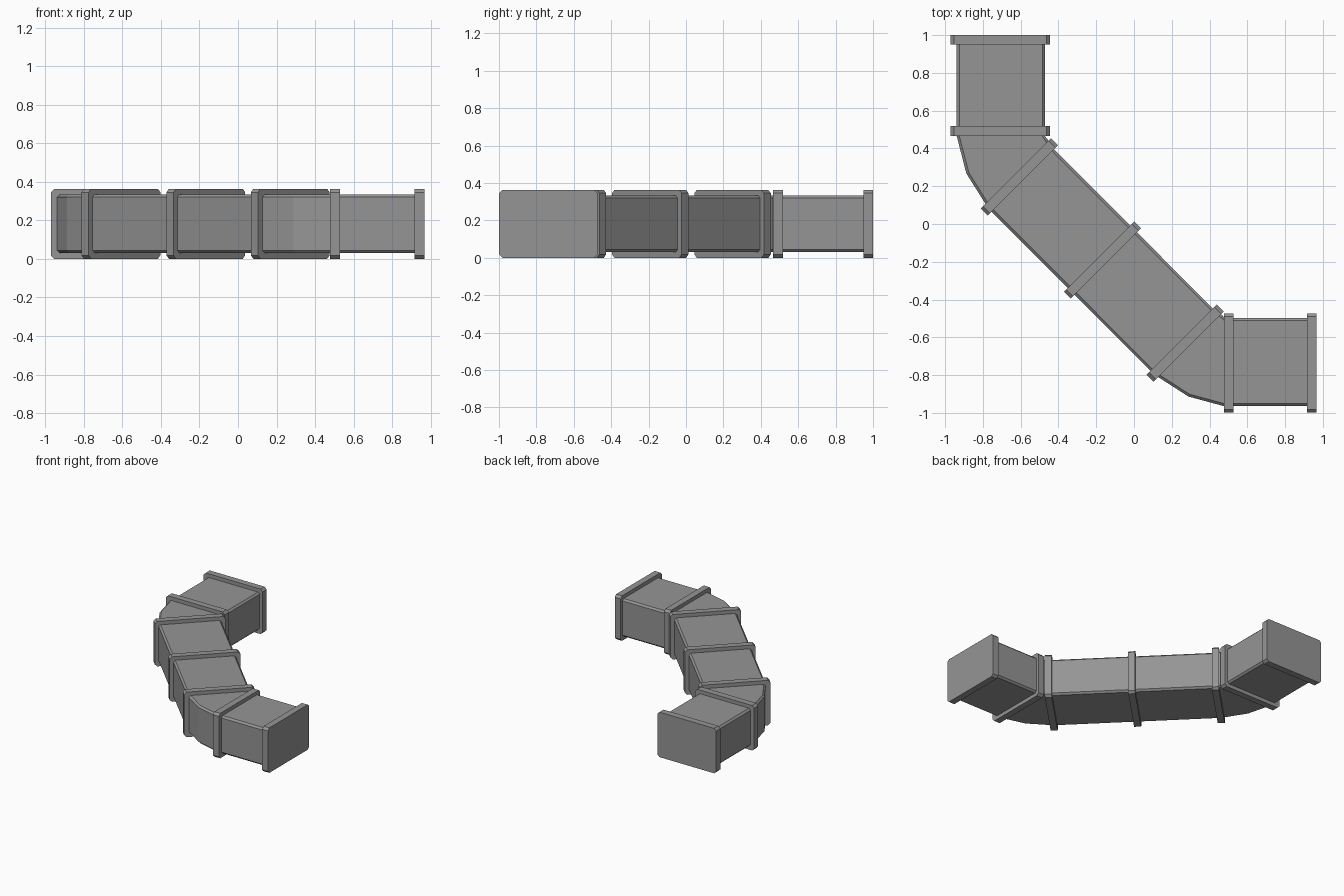
import bpy, bmesh
from math import radians, sin, cos

cube = bpy.data.objects.get("Cube")
if cube:
    bpy.data.objects.remove(cube, do_unlink=True)

metal = bpy.data.materials.new("duct_grey")
metal.use_nodes = True
grey = (0.3, 0.3, 0.3, 1)
metal.diffuse_color = grey
metal.node_tree.nodes["Principled BSDF"].inputs["Base Color"].default_value = grey

MID_Z = 0.182


def profile(width, height, chamfer):
    """Rectangle with cut corners, as (sideways, up) pairs."""
    a, b, c = width / 2, height / 2, chamfer
    return [(a, c - b), (a, b - c), (a - c, b), (c - a, b),
            (-a, b - c), (-a, c - b), (c - a, -b), (a - c, -b)]


def loft(name, section, stations):
    """Sweep a section through stations of (x, y, heading in degrees)."""
    bm = bmesh.new()
    loops = []
    for x, y, heading in stations:
        h = radians(heading)
        loops.append([bm.verts.new((x - s * sin(h), y + s * cos(h), MID_Z + u))
                      for s, u in section])
    n = len(section)
    for p, q in zip(loops, loops[1:]):
        for i in range(n):
            j = (i + 1) % n
            bm.faces.new((p[i], p[j], q[j], q[i]))
    bm.faces.new(loops[0])
    bm.faces.new(loops[-1])
    bmesh.ops.recalc_face_normals(bm, faces=bm.faces)
    mesh = bpy.data.meshes.new(name)
    bm.to_mesh(mesh)
    bm.free()
    mesh.materials.append(metal)
    obj = bpy.data.objects.new(name, mesh)
    bpy.context.collection.objects.link(obj)


# Duct body: straight, bend, diagonal run, bend, straight
loft("duct_body", profile(0.467, 0.304, 0.014), [
    (-0.705, 0.98, -90), (-0.705, 0.465, -90), (-0.672, 0.357, -67.5),
    (-0.607, 0.249, -45), (0.271, -0.631, -45), (0.378, -0.698, -22.5),
    (0.477, -0.731, 0), (0.95, -0.731, 0)])

# Raised flanges at every joint and both closed ends
flanges = {
    "back_end_flange": (-0.708, 0.975, -90),
    "back_bend_flange": (-0.708, 0.492, -90),
    "diagonal_back_flange": (-0.607, 0.249, -45),
    "diagonal_middle_flange": (-0.167, -0.191, -45),
    "diagonal_front_flange": (0.271, -0.631, -45),
    "front_bend_flange": (0.502, -0.736, 0),
    "front_end_flange": (0.941, -0.736, 0),
}
for name, (x, y, heading) in flanges.items():
    dx = 0.026 * cos(radians(heading))
    dy = 0.026 * sin(radians(heading))
    loft(name, profile(0.526, 0.363, 0.018),
         [(x - dx, y - dy, heading), (x + dx, y + dy, heading)])
